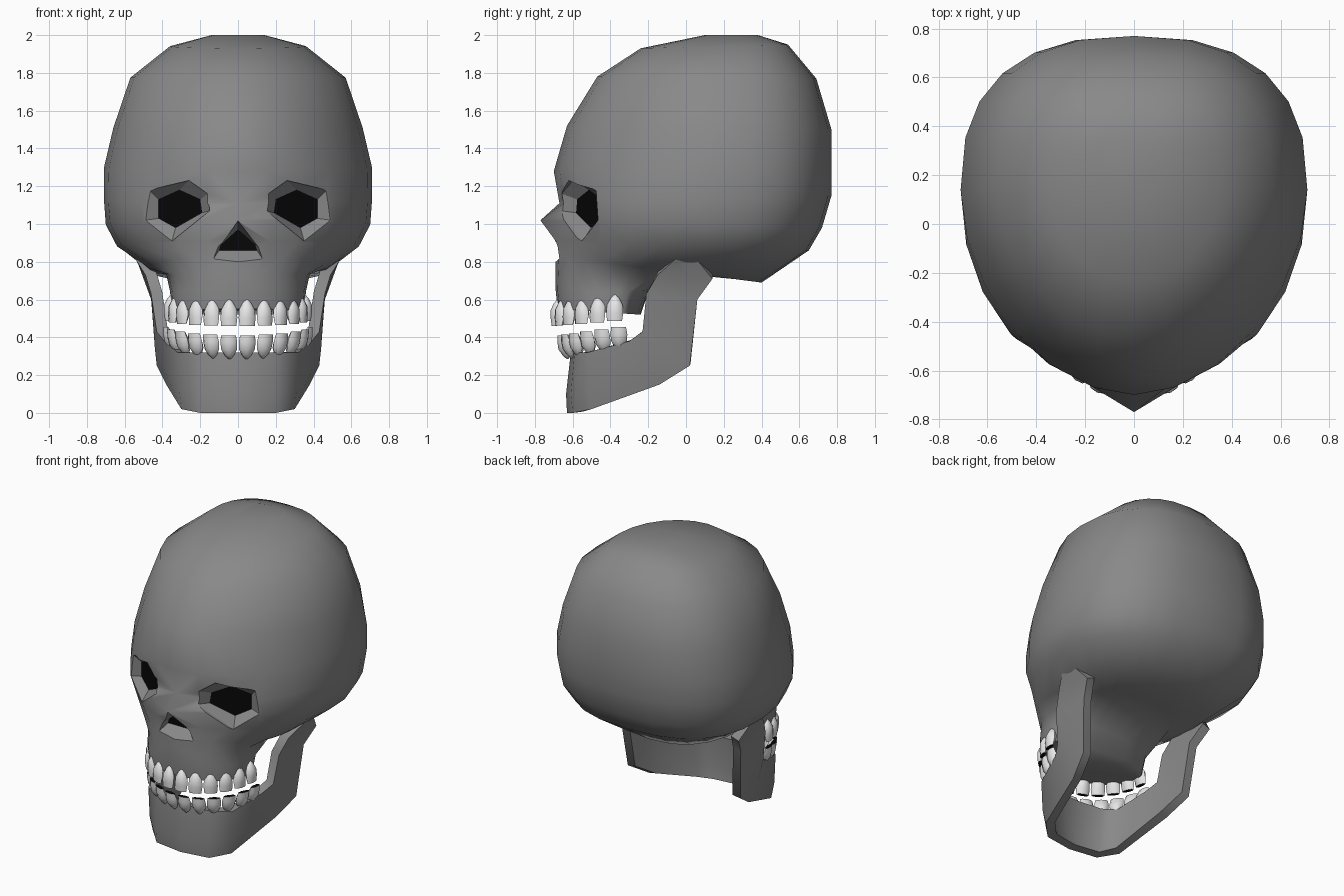
import bpy, bmesh, math
from mathutils import Vector

cube = bpy.data.objects.get("Cube")
if cube:
    bpy.data.objects.remove(cube, do_unlink=True)


def material(name, value):
    m = bpy.data.materials.new(name)
    m.use_nodes = True
    color = (value, value, value, 1)
    m.diffuse_color = color
    m.node_tree.nodes["Principled BSDF"].inputs["Base Color"].default_value = color
    return m


BONE, DARK, ENAMEL = range(3)
MATERIALS = [material("bone grey", 0.25), material("hollow black", 0.002),
             material("tooth white", 0.8)]


def finish(bm, name):
    bmesh.ops.recalc_face_normals(bm, faces=bm.faces)
    mesh = bpy.data.meshes.new(name)
    bm.to_mesh(mesh)
    bm.free()
    for m in MATERIALS:
        mesh.materials.append(m)
    obj = bpy.data.objects.new(name, mesh)
    bpy.context.collection.objects.link(obj)
    return obj


def select(obj):
    bpy.ops.object.select_all(action="DESELECT")
    obj.select_set(True)
    bpy.context.view_layer.objects.active = obj


def smooth(obj, degrees):
    select(obj)
    bpy.ops.object.shade_smooth_by_angle(angle=math.radians(degrees))


def loft(bm, rings, mat=BONE, first=BONE, last=BONE):
    """Bridge closed rings of equal length and cap both ends."""
    rows = [[bm.verts.new(p) for p in ring] for ring in rings]
    for a, b in zip(rows, rows[1:]):
        for i in range(len(a)):
            j = (i + 1) % len(a)
            bm.faces.new((a[i], a[j], b[j], b[i])).material_index = mat
    bm.faces.new(rows[0]).material_index = first
    bm.faces.new(rows[-1]).material_index = last


# Cranium and face: tilted oval rings
def power(v, p):
    return math.copysign(abs(v) ** (2 / p), v)


def skull_ring(yf, zf, yb, zb, width, ymid, front_p, nose=0, count=24):
    ring = []
    for i in range(count):
        t = math.tau * i / count
        front = math.cos(t) > 0
        p = front_p if front else 2.5
        reach = ymid - yf if front else yb - ymid
        y = ymid - reach * power(math.cos(t), p)
        z = zf + (zb - zf) * (y - yf) / (yb - yf)
        ring.append((width * power(math.sin(t), p), y - (nose if i == 0 else 0), z))
    return ring


SKULL = [  # front y, front z, back y, back z, half width, widest y, front squareness, nose
    (0.10, 2.0, 0.38, 2.0, 0.14, 0.24, 2),
    (-0.24, 1.93, 0.54, 1.95, 0.36, 0.2, 2),
    (-0.47, 1.78, 0.69, 1.77, 0.57, 0.16, 1.9),
    (-0.63, 1.52, 0.77, 1.5, 0.66, 0.14, 1.8),
    (-0.7, 1.28, 0.77, 1.31, 0.71, 0.14, 1.85),
    (-0.67, 1.11, 0.77, 1.15, 0.71, 0.14, 2.1),
    (-0.68, 1.02, 0.72, 0.98, 0.7, 0.13, 2.1, 0.09),
    (-0.68, 0.91, 0.65, 0.86, 0.64, 0.08, 2, 0.045),
    (-0.69, 0.83, 0.4, 0.69, 0.47, -0.2, 2),
    (-0.69, 0.73, 0.13, 0.74, 0.38, -0.3, 2.1),
    (-0.69, 0.65, -0.2, 0.64, 0.36, -0.36, 2.2),
    (-0.68, 0.55, -0.24, 0.52, 0.35, -0.38, 2.2),
]
bm = bmesh.new()
loft(bm, [skull_ring(*row) for row in SKULL])
skull = finish(bm, "cranium")
smooth(skull, 80)


# Eye sockets and nose opening: tapered cuts with a dark floor
def carve(rim, floor, rim_y, floor_y):
    bm = bmesh.new()
    loft(bm, [[(x, -1, z) for x, z in rim],
              [(x, rim_y(x, z) - 0.01, z) for x, z in rim],
              [(x, floor_y(x, z), z) for x, z in floor]], last=DARK)
    cutter = finish(bm, "cutter")
    cutter.hide_render = True
    select(skull)
    mod = skull.modifiers.new("carve", "BOOLEAN")
    mod.operation = "DIFFERENCE"
    mod.solver = "EXACT"
    mod.object = cutter
    bpy.ops.object.modifier_apply(modifier=mod.name)
    bpy.data.objects.remove(cutter, do_unlink=True)


EYE_RIM = [(0.16, 1.16), (0.26, 1.23), (0.47, 1.18), (0.49, 1.02), (0.35, 0.91), (0.15, 1.07)]
EYE_FLOOR = [(0.2, 1.13), (0.31, 1.18), (0.42, 1.13), (0.42, 1.03), (0.33, 0.98), (0.19, 1.06)]
for s in (1, -1):
    carve([(s * x, z) for x, z in EYE_RIM], [(s * x, z) for x, z in EYE_FLOOR],
          lambda x, z: -0.74 + 0.58 * abs(x), lambda x, z: -0.69 + 0.57 * abs(x))


def mirrored(points):
    return points + [(-x, z) for x, z in reversed(points) if x]


carve(mirrored([(0, 1.02), (0.12, 0.87), (0.14, 0.8)]),
      mirrored([(0, 0.97), (0.09, 0.89), (0.1, 0.86)]),
      lambda x, z: -0.68 - 0.4 * (z - 0.8), lambda x, z: -0.62)

# Lower jaw: a bent strip between its lower and upper edges
JAW = [
    ((0, -0.63, 0), (0, -0.635, 0.1), (0, -0.61, 0.32)),
    ((0.2, -0.6, 0), (0.2, -0.61, 0.1), (0.2, -0.59, 0.32)),
    ((0.3, -0.5, 0.02), (0.31, -0.52, 0.12), (0.32, -0.52, 0.32)),
    ((0.38, -0.14, 0.15), (0.4, -0.2, 0.25), (0.39, -0.3, 0.38)),
    ((0.43, 0.02, 0.25), (0.44, -0.1, 0.34), (0.43, -0.23, 0.43)),
    ((0.46, 0.06, 0.6), (0.46, -0.08, 0.61), (0.46, -0.21, 0.63)),
    ((0.5, 0.14, 0.71), (0.5, -0.01, 0.73), (0.49, -0.15, 0.73)),
    ((0.54, 0.05, 0.82), (0.54, 0, 0.83), (0.54, -0.06, 0.81)),
]
bm = bmesh.new()
for s in (1, -1):
    rows = [[bm.verts.new((s * x, y, z)) for x, y, z in row] for row in JAW]
    for a, b in zip(rows, rows[1:]):
        for i in range(2):
            bm.faces.new((a[i], b[i], b[i + 1], a[i + 1]))
bmesh.ops.remove_doubles(bm, verts=bm.verts, dist=0.001)
jaw = finish(bm, "lower_jaw")
if jaw.data.polygons[0].normal.y > 0:
    jaw.data.flip_normals()
solid = jaw.modifiers.new("thickness", "SOLIDIFY")
solid.thickness = 0.06
solid.offset = -1
select(jaw)
bpy.ops.object.modifier_apply(modifier=solid.name)
smooth(jaw, 55)

# Teeth: flat biting edge, full crown, pointed root
TOOTH = [(0, 0.04, 0.014), (0.3, 0.045, 0.026), (0.6, 0.042, 0.032),
         (0.85, 0.025, 0.02), (1, 0.006, 0.005)]


def teeth(name, radius_x, radius_y, center_y, edge, root, rise, lean, per_side=6):
    bm = bmesh.new()
    for k in range(-per_side, per_side):
        a = (k + 0.5) / per_side * math.pi / 2
        base = Vector((radius_x * math.sin(a), center_y - radius_y * math.cos(a), 0))
        along = Vector((math.cos(a), math.sin(a), 0))
        out = Vector((math.sin(a), -math.cos(a), 0))
        lift = rise * (1 - math.cos(a))
        rings = []
        for h, w, d in TOOTH:
            up = Vector((0, 0, edge + (root - edge) * h + lift))
            center = base + up + out * lean * (1 - h)
            rings.append([center + along * w * math.cos(t) + out * d * math.sin(t)
                          for t in (math.tau * i / 8 for i in range(8))])
        loft(bm, rings, ENAMEL, first=DARK, last=ENAMEL)
    smooth(finish(bm, name), 50)


teeth("upper_teeth", 0.355, 0.35, -0.33, 0.46, 0.6, 0.03, 0.02)
teeth("lower_teeth", 0.345, 0.32, -0.31, 0.41, 0.285, 0.05, 0.04)
